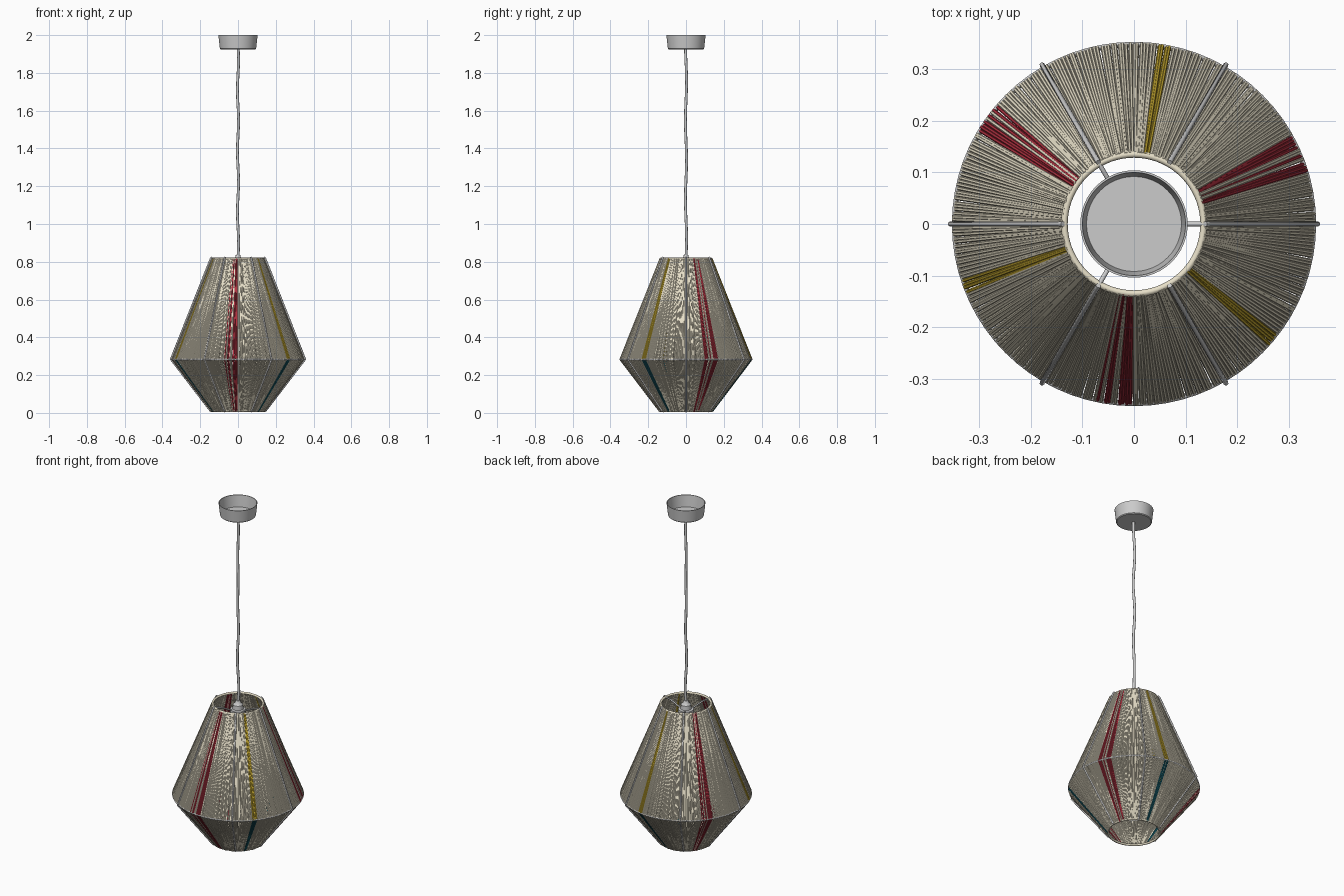
import bpy, bmesh, math, random
from mathutils import Vector

if "Cube" in bpy.data.objects:
    bpy.data.objects.remove(bpy.data.objects["Cube"])

random.seed(4)

# Shade profile: radius and height of the top, middle and bottom hoops
TOP, MID, LOW = (0.135, 0.815), (0.349, 0.283), (0.139, 0.012)
COLOURS = {
    "cream": (0.80, 0.74, 0.58, 1), "red": (0.42, 0.03, 0.05, 1),
    "yellow": (0.57, 0.40, 0.03, 1), "teal": (0.01, 0.12, 0.16, 1),
}
MATS = {}
for key, col in COLOURS.items():
    MATS[key] = bpy.data.materials.new(key)
    MATS[key].diffuse_color = col


def polar(r, z, a):
    return Vector((r * math.cos(a), r * math.sin(a), z))


def add_tube(bm, pts, r, sides=6, closed=False):
    """Sweep a round section along a short path."""
    n, rings = len(pts), []
    for i, p in enumerate(pts):
        a = pts[(i - 1) % n] if closed else pts[max(i - 1, 0)]
        b = pts[(i + 1) % n] if closed else pts[min(i + 1, n - 1)]
        t = (b - a).normalized()
        ref = Vector((0, 0, 1)) if abs(t.z) < 0.5 else Vector((-p.y, p.x, 0))
        if ref.length < 0.05:
            ref = Vector((1, 0, 0))
        u = (ref - t * ref.dot(t)).normalized()
        v = t.cross(u)
        rings.append([bm.verts.new(p + r * (u * math.cos(k * math.tau / sides)
                      + v * math.sin(k * math.tau / sides))) for k in range(sides)])
    for i in range(n if closed else n - 1):
        A, B = rings[i], rings[(i + 1) % n]
        for k in range(sides):
            m = (k + 1) % sides
            bm.faces.new((A[k], A[m], B[m], B[k]))
    if not closed:
        bm.faces.new(rings[0][::-1])
        bm.faces.new(rings[-1])


def finish(bm, name, mat=None, angle=50):
    bmesh.ops.recalc_face_normals(bm, faces=bm.faces)
    me = bpy.data.meshes.new(name)
    bm.to_mesh(me)
    bm.free()
    ob = bpy.data.objects.new(name, me)
    bpy.context.collection.objects.link(ob)
    if mat:
        me.materials.append(MATS[mat])
    bpy.ops.object.select_all(action='DESELECT')
    ob.select_set(True)
    bpy.context.view_layer.objects.active = ob
    bpy.ops.object.shade_smooth_by_angle(angle=math.radians(angle))
    return ob


def lathe(name, profile, sides=48):
    """Spin a (radius, height) profile around z."""
    bm = bmesh.new()
    vs = [bm.verts.new((r, 0, z)) for r, z in profile]
    es = [bm.edges.new(p) for p in zip(vs, vs[1:])]
    bmesh.ops.spin(bm, geom=vs + es, axis=(0, 0, 1), cent=(0, 0, 0),
                   angle=math.tau, steps=sides, use_duplicate=False)
    bmesh.ops.remove_doubles(bm, verts=bm.verts, dist=1e-5)
    return finish(bm, name, angle=35)


def circle(r, z, n=72):
    return [polar(r, z, i * math.tau / n) for i in range(n)]


# Threads: coloured bands repeat every 120 degrees
def band(deg):
    d = deg % 120
    if 25.2 < d < 29.5:
        return "red", "red"
    if 17 < d < 24 and random.random() < 0.4:
        return "red", "red"
    if 78 < d < 82.5:
        return "yellow", "teal"
    return "cream", "cream"


threads = {k: bmesh.new() for k in COLOURS}
COUNT = 312
for i in range(COUNT):
    deg = i * 360 / COUNT
    up, down = band(deg)
    a = math.radians(deg)
    j = [random.uniform(-0.0045, 0.0045) for _ in range(3)]
    d = random.uniform(-0.002, 0.002)
    m = polar(MID[0] + d * 0.5, MID[1], a + j[1])
    add_tube(threads[up], [polar(TOP[0] + d, TOP[1] + 0.004, a + j[0]), m], 0.0038)
    add_tube(threads[down], [m, polar(LOW[0] + d, LOW[1] - 0.004, a + j[2])], 0.0038)
for key, bm in threads.items():
    finish(bm, key + "_threads", key)

# Thread wraps over the top and bottom hoops
for name, (r, z) in (("top_wrap", TOP), ("bottom_wrap", LOW)):
    bm = bmesh.new()
    add_tube(bm, circle(r, z), 0.0065, 8, True)
    finish(bm, name, "cream")

# Middle hoop
bm = bmesh.new()
add_tube(bm, circle(MID[0] - 0.001, MID[1]), 0.005, 8, True)
finish(bm, "middle_hoop")

# Six bent wire ribs
bm = bmesh.new()
for i in range(6):
    a = i * math.tau / 6
    add_tube(bm, [polar(0.138, 0.824, a), polar(0.145, 0.815, a), polar(0.356, 0.283, a),
                  polar(0.147, 0.012, a), polar(0.138, 0.007, a)], 0.005, 8)
finish(bm, "wire_ribs")

# Three spokes carrying the shade from the lamp holder
bm = bmesh.new()
for i in range(3):
    a = i * math.tau / 3
    add_tube(bm, [polar(0.14, 0.818, a), polar(0.10, 0.81, a), polar(0.025, 0.775, a)], 0.0045, 8)
finish(bm, "spokes")

# Lamp holder with stepped collar rings
lathe("lamp_holder", [
    (0, 0.835), (0.012, 0.835), (0.016, 0.82), (0.027, 0.81), (0.029, 0.785),
    (0.042, 0.783), (0.042, 0.768), (0.030, 0.766), (0.030, 0.752), (0.040, 0.750),
    (0.040, 0.738), (0.028, 0.736), (0.026, 0.68), (0.020, 0.68), (0.020, 0.73), (0, 0.73)])

# Slightly wavy hanging cord
bm = bmesh.new()
add_tube(bm, [Vector((0.003 * math.sin(i * 0.9), 0.003 * math.sin(i * 0.7), 0.82 + 1.11 * i / 24))
              for i in range(25)], 0.0075, 12)
finish(bm, "cord")

# Ceiling cup, open at the top
lathe("ceiling_cup", [
    (0, 1.925), (0.092, 1.925), (0.096, 1.929), (0.104, 2.0), (0.100, 2.0),
    (0.092, 1.932), (0, 1.932)])

for m in bpy.data.materials:
    if m.users and not m.is_grease_pencil:
        m.use_nodes = True
        m.node_tree.nodes["Principled BSDF"].inputs["Base Color"].default_value = m.diffuse_color
